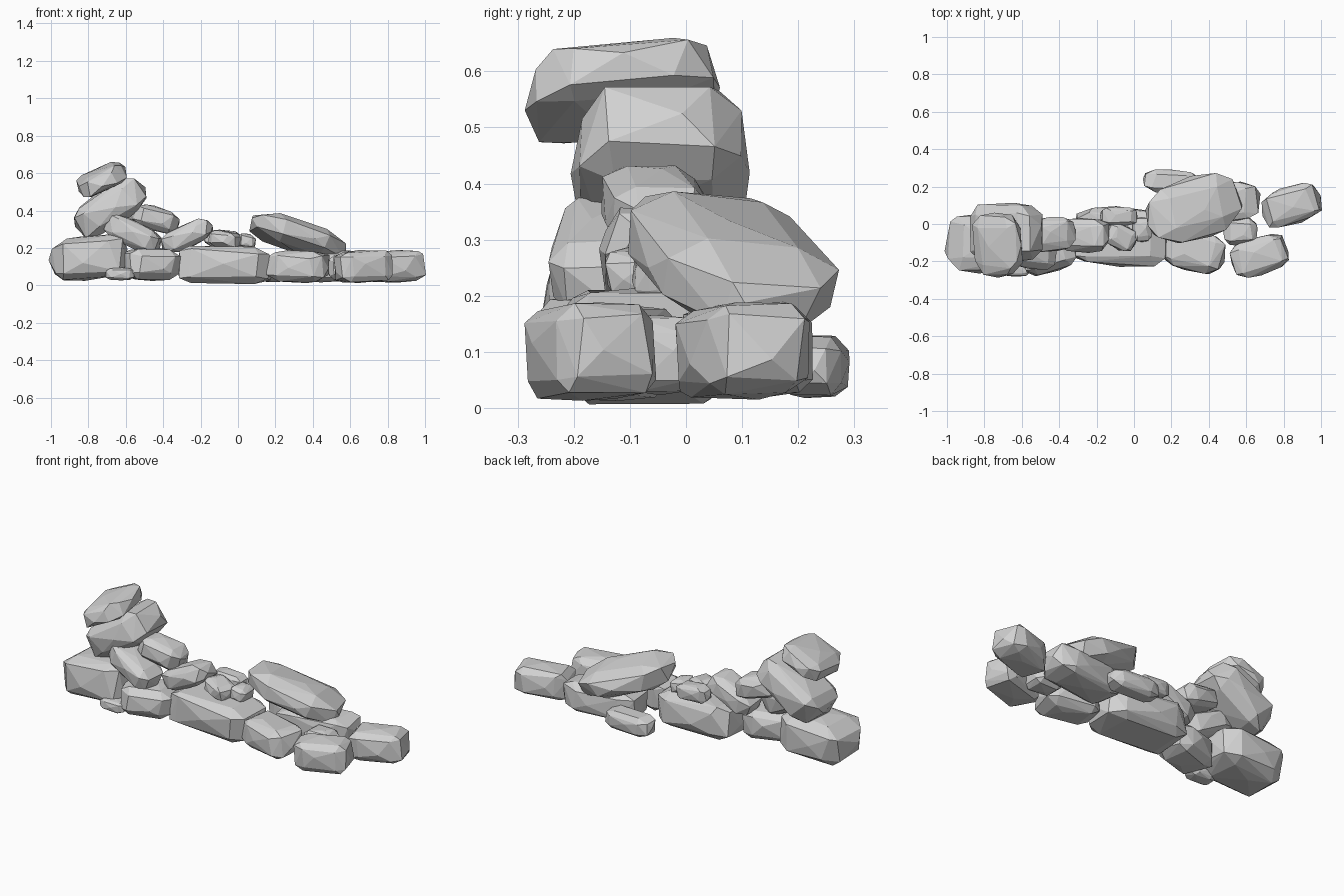
import bpy
import bmesh
import random
from math import radians
from mathutils import Vector, Euler

random.seed(11)

cube = bpy.data.objects.get("Cube")
if cube:
    bpy.data.objects.remove(cube, do_unlink=True)

# Stone colour
stone = bpy.data.materials.new("grey stone")
stone.use_nodes = True
stone.diffuse_color = (0.64, 0.64, 0.64, 1)
stone.node_tree.nodes["Principled BSDF"].inputs["Base Color"].default_value = stone.diffuse_color


def rock(name, location, size, tilt=0, lean=0, turn=0, inset=0.6, rough=0.07):
    """Faceted boulder: hull of a box with worn corners and slightly domed sides."""
    bm = bmesh.new()
    half = Vector(size) / 2
    rotation = Euler((radians(lean), radians(tilt), radians(turn))).to_matrix()

    def add(point):
        worn = Vector(c * h * (1 - random.uniform(0, rough)) for c, h in zip(point, half))
        bm.verts.new(rotation @ worn + Vector(location))

    for axis in range(3):
        for side in (-1, 1):
            for u in (-1, 1):
                for v in (-1, 1):
                    point = [0, 0, 0]
                    point[axis] = side * 0.96
                    point[axis - 1] = u * inset * random.uniform(0.8, 1.2)
                    point[axis - 2] = v * inset * random.uniform(0.8, 1.2)
                    add(point)
            dome = [random.uniform(-0.3, 0.3) for _ in range(3)]
            dome[axis] = side * 1.07
            add(dome)

    hull = bmesh.ops.convex_hull(bm, input=bm.verts)
    loose = {g for g in hull["geom_interior"] + hull["geom_unused"]
             if isinstance(g, bmesh.types.BMVert)}
    bmesh.ops.delete(bm, geom=list(loose), context="VERTS")
    bmesh.ops.dissolve_limit(bm, angle_limit=radians(6), verts=bm.verts, edges=bm.edges)
    bmesh.ops.recalc_face_normals(bm, faces=bm.faces)

    mesh = bpy.data.meshes.new(name)
    bm.to_mesh(mesh)
    bm.free()
    mesh.materials.append(stone)
    obj = bpy.data.objects.new(name, mesh)
    bpy.context.collection.objects.link(obj)
    return obj


# Stacked tower at the right-hand end
rock("tower_base", (-0.795, -0.1, 0.148), (0.41, 0.31, 0.24), tilt=-4, inset=0.64)
rock("tower_slab", (-0.685, -0.045, 0.414), (0.41, 0.31, 0.2), tilt=-34, inset=0.6)
rock("tower_cap", (-0.73, -0.11, 0.567), (0.27, 0.34, 0.115), tilt=-25, lean=7, inset=0.6)
rock("tower_prop", (-0.565, -0.14, 0.274), (0.32, 0.19, 0.14), tilt=25, turn=-8)
rock("tower_back_prop", (-0.44, -0.055, 0.355), (0.26, 0.18, 0.13), tilt=16, turn=8)
rock("tower_foot", (-0.46, -0.145, 0.112), (0.31, 0.23, 0.175), turn=17)
rock("tower_pebble", (-0.63, -0.23, 0.06), (0.16, 0.1, 0.065))

# Long stone in the middle with small stones on it
rock("long_base", (-0.07, -0.07, 0.11), (0.51, 0.31, 0.21), tilt=1, turn=-3, inset=0.68)
rock("leaning_stone", (-0.275, -0.06, 0.262), (0.29, 0.18, 0.125), tilt=-25)
rock("pebble_front", (-0.07, -0.07, 0.245), (0.17, 0.13, 0.09), tilt=8, turn=-25)
rock("pebble_side", (0.045, -0.03, 0.235), (0.1, 0.13, 0.08), tilt=10)
rock("pebble_back", (-0.08, 0.04, 0.25), (0.2, 0.1, 0.09), tilt=4)

# Broad slab resting on low stones
rock("broad_slab", (0.32, 0.08, 0.262), (0.53, 0.33, 0.16), tilt=18, lean=-4, turn=16, inset=0.52)
rock("slab_front_support", (0.32, -0.145, 0.1), (0.33, 0.22, 0.17), turn=-14, inset=0.64)
rock("slab_back_support", (0.445, 0.11, 0.105), (0.45, 0.21, 0.17), turn=8, inset=0.66)
rock("slab_end_stone", (0.57, -0.04, 0.095), (0.18, 0.15, 0.14))
rock("back_stone", (0.2, 0.225, 0.075), (0.3, 0.13, 0.115), turn=-4)

# Low stones trailing off at the left-hand end
rock("end_front_stone", (0.67, -0.17, 0.1), (0.31, 0.2, 0.17), tilt=-4, turn=18, inset=0.66)
rock("end_back_stone", (0.84, 0.1, 0.1), (0.31, 0.2, 0.17), tilt=-3, turn=18, inset=0.66)
